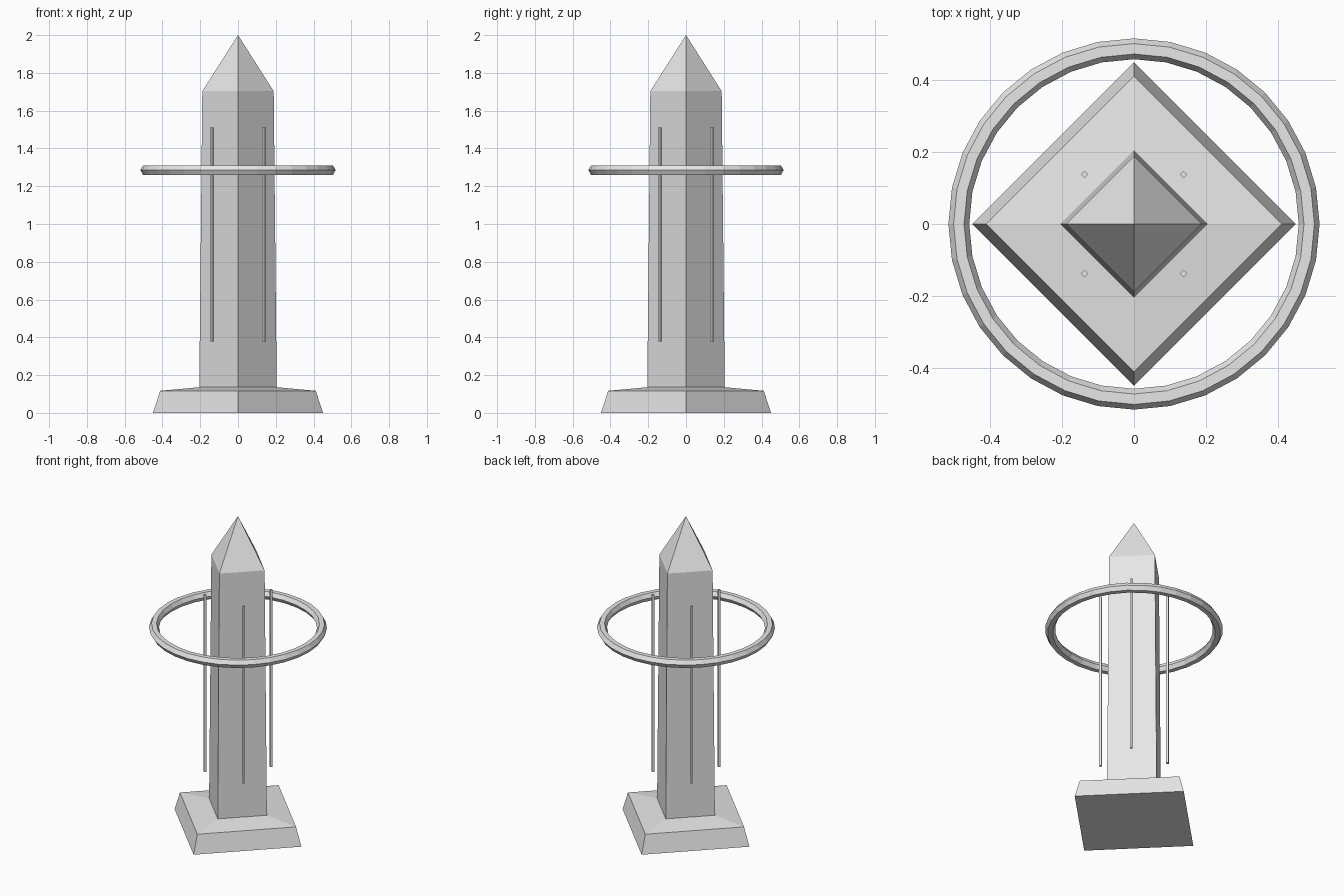
import bpy, bmesh, math

if "Cube" in bpy.data.objects:
    bpy.data.objects.remove(bpy.data.objects["Cube"])

grey = bpy.data.materials.new("stone grey")
grey.diffuse_color = (0.8, 0.8, 0.8, 1)
grey.use_nodes = True
grey.node_tree.nodes["Principled BSDF"].inputs["Base Color"].default_value = grey.diffuse_color


def add_object(name, bm):
    bmesh.ops.recalc_face_normals(bm, faces=bm.faces)
    mesh = bpy.data.meshes.new(name)
    bm.to_mesh(mesh)
    bm.free()
    mesh.materials.append(grey)
    obj = bpy.data.objects.new(name, mesh)
    bpy.context.collection.objects.link(obj)
    return obj


def stack(name, profile, sides=4, centre=(0, 0), cap_bottom=False, cap_top=False):
    """Loft (radius, z) rings, corners on the axes; radius 0 makes a point."""
    bm = bmesh.new()
    rings = []
    for r, z in profile:
        n = sides if r > 0 else 1
        rings.append([bm.verts.new((centre[0] + r * math.cos(2 * math.pi * i / sides),
                                    centre[1] + r * math.sin(2 * math.pi * i / sides), z))
                      for i in range(n)])
    for a, b in zip(rings, rings[1:]):
        for i in range(sides):
            j = (i + 1) % sides
            if len(b) == 1:
                bm.faces.new((a[i], a[j], b[0]))
            else:
                bm.faces.new((a[i], a[j], b[j], b[i]))
    if cap_bottom:
        bm.faces.new(rings[0][::-1])
    if cap_top:
        bm.faces.new(rings[-1])
    return add_object(name, bm)


# Plinth with gently sloped top, and tapering shaft with pointed tip
stack("base", [(0.45, 0), (0.412, 0.117), (0.205, 0.136)], cap_bottom=True)
stack("shaft", [(0.205, 0.136), (0.189, 1.703), (0, 2.0)])

# Four thin floating rods, one in front of each shaft face
for sx in (-1, 1):
    for sy in (-1, 1):
        stack("rod", [(0.01, 0.378), (0.01, 1.512)], centre=(sx * 0.138, sy * 0.138),
              cap_bottom=True, cap_top=True)

# Floating ring with six-sided section
bpy.ops.mesh.primitive_torus_add(major_segments=32, minor_segments=6,
                                 major_radius=0.488, minor_radius=0.029,
                                 location=(0, 0, 1.285))
ring = bpy.context.object
ring.name = "ring"
ring.data.materials.append(grey)
for p in ring.data.polygons:
    p.use_smooth = False
